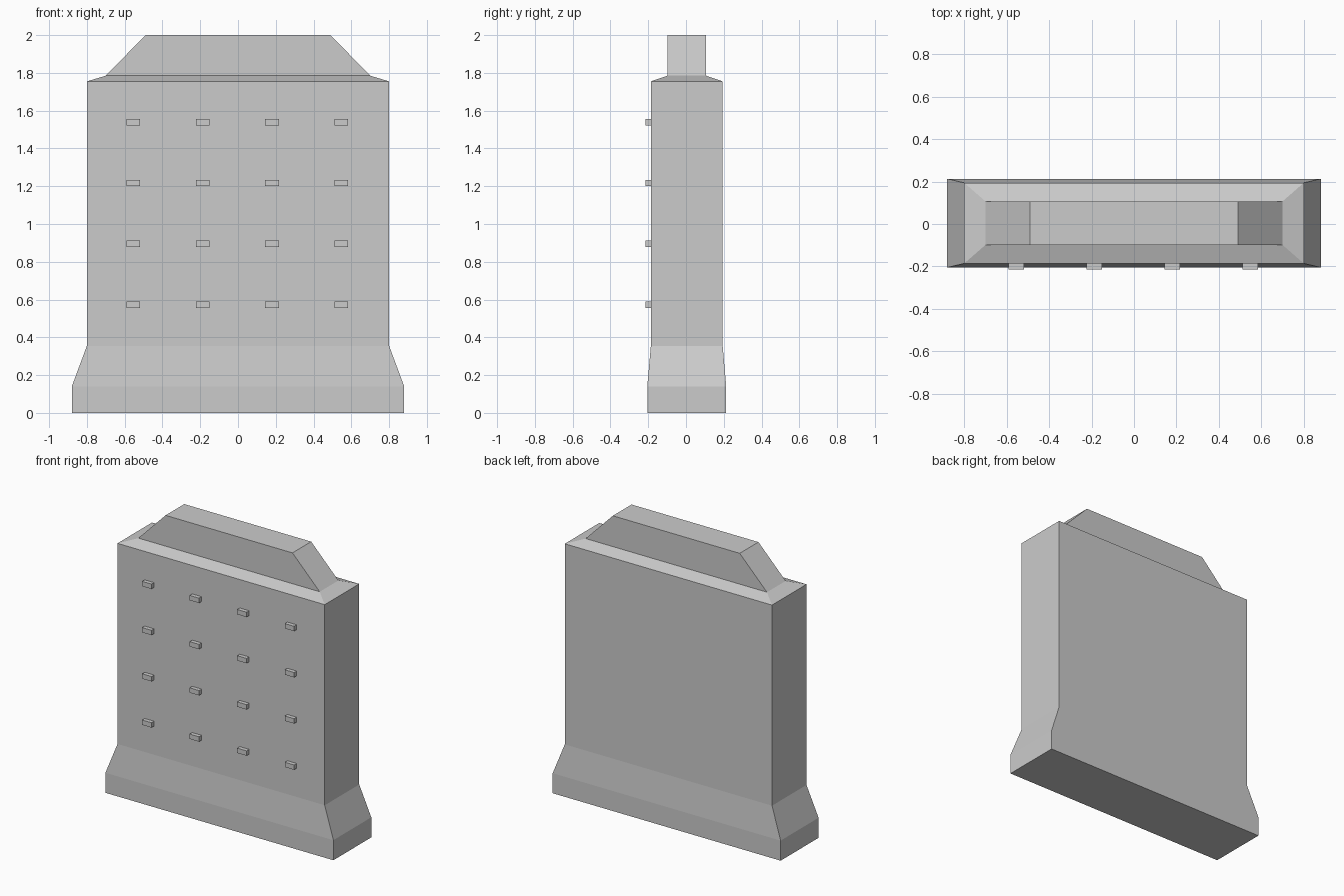
import bpy, bmesh

cube = bpy.data.objects.get("Cube")
if cube:
    bpy.data.objects.remove(cube, do_unlink=True)

# Single plain grey
grey = bpy.data.materials.new("plain_grey")
grey.use_nodes = True
colour = (0.6, 0.6, 0.6, 1)
grey.diffuse_color = colour
grey.node_tree.nodes["Principled BSDF"].inputs["Base Color"].default_value = colour

CENTRE_Y = 0.004


def add_object(name, bm):
    bmesh.ops.recalc_face_normals(bm, faces=bm.faces)
    mesh = bpy.data.meshes.new(name)
    bm.to_mesh(mesh)
    bm.free()
    mesh.materials.append(grey)
    obj = bpy.data.objects.new(name, mesh)
    bpy.context.collection.objects.link(obj)
    return obj


def stacked_rectangles(name, levels):
    """Skin a stack of (half width, half depth, height) rectangles."""
    bm = bmesh.new()
    rings = []
    for hx, hy, z in levels:
        corners = ((-hx, -hy), (hx, -hy), (hx, hy), (-hx, hy))
        rings.append([bm.verts.new((x, y + CENTRE_Y, z)) for x, y in corners])
    for low, high in zip(rings, rings[1:]):
        for i in range(4):
            j = (i + 1) % 4
            bm.faces.new((low[i], low[j], high[j], high[i]))
    bm.faces.new(rings[0])
    bm.faces.new(rings[-1])
    return add_object(name, bm)


# Slab wall: plinth, flared foot, tall body, shallow shoulder, tapered cap
stacked_rectangles("wall", [
    (0.88, 0.209, 0),
    (0.88, 0.209, 0.14),
    (0.80, 0.19, 0.355),
    (0.80, 0.19, 1.755),
    (0.70, 0.103, 1.785),
    (0.49, 0.103, 2),
])

# Grid of small pegs on the front face, sunk slightly into the wall
PEG_W, PEG_D, PEG_H = 0.072, 0.04, 0.034
for row in range(4):
    for col in range(4):
        bm = bmesh.new()
        bmesh.ops.create_cube(bm, size=1)
        bmesh.ops.scale(bm, vec=(PEG_W, PEG_D, PEG_H), verts=bm.verts)
        peg = add_object(f"peg_row{row + 1}_column{col + 1}", bm)
        peg.location = (-0.554 + col * 0.367, -0.214 + PEG_D / 2, 0.572 + row * 0.3225)
